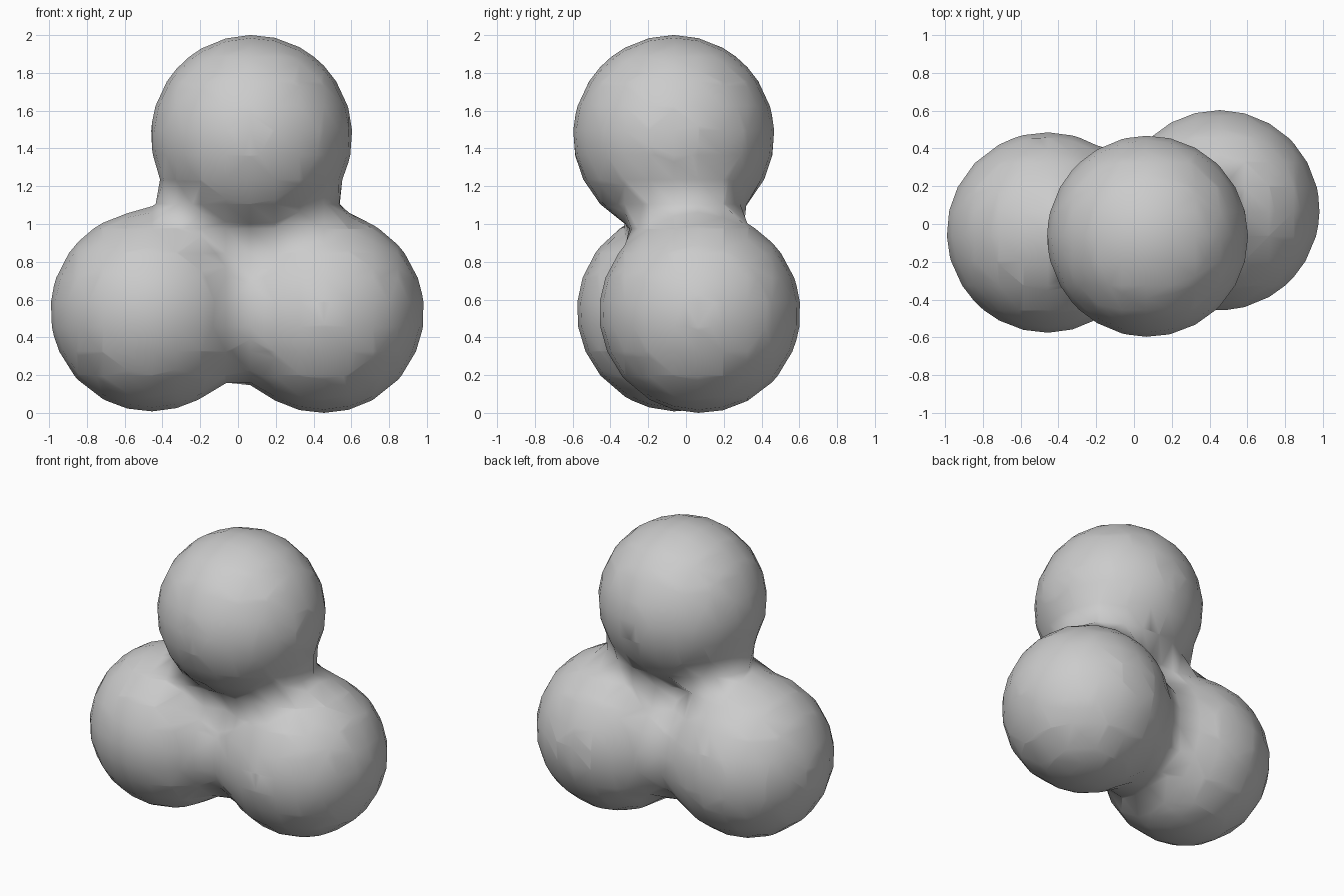
import bpy

if "Cube" in bpy.data.objects:
    bpy.data.objects.remove(bpy.data.objects["Cube"])

# Three blended balls: centres of the left, right and top lobes
LOBES = [(-0.46, -0.045, 0.54), (0.452, 0.073, 0.532), (0.072, -0.065, 1.468)]
SURFACE_RADIUS = 0.532   # visible radius of one lobe
REACH = 0.78             # distance over which lobes blend
STIFFNESS = 2.0

# Blobby body
meta = bpy.data.metaballs.new("blended_lobes")
meta.resolution = meta.render_resolution = 0.13
meta.threshold = STIFFNESS * (1 - (SURFACE_RADIUS / REACH) ** 2) ** 3
for centre in LOBES:
    ball = meta.elements.new(type='BALL')
    ball.co = centre
    ball.radius = REACH
    ball.stiffness = STIFFNESS
blob = bpy.data.objects.new("blended_lobes", meta)
bpy.context.collection.objects.link(blob)

# Turn it into a smooth shaded mesh
bpy.context.view_layer.objects.active = blob
blob.select_set(True)
bpy.context.view_layer.update()
bpy.ops.object.convert(target='MESH')
body = bpy.context.object
body.name = body.data.name = "blended_lobes"
body.data.polygons.foreach_set("use_smooth", [True] * len(body.data.polygons))

# Plain grey finish
grey = bpy.data.materials.new("light_grey")
grey.diffuse_color = (0.6, 0.6, 0.6, 1)
grey.use_nodes = True
grey.node_tree.nodes["Principled BSDF"].inputs["Base Color"].default_value = grey.diffuse_color
body.data.materials.clear()
body.data.materials.append(grey)
